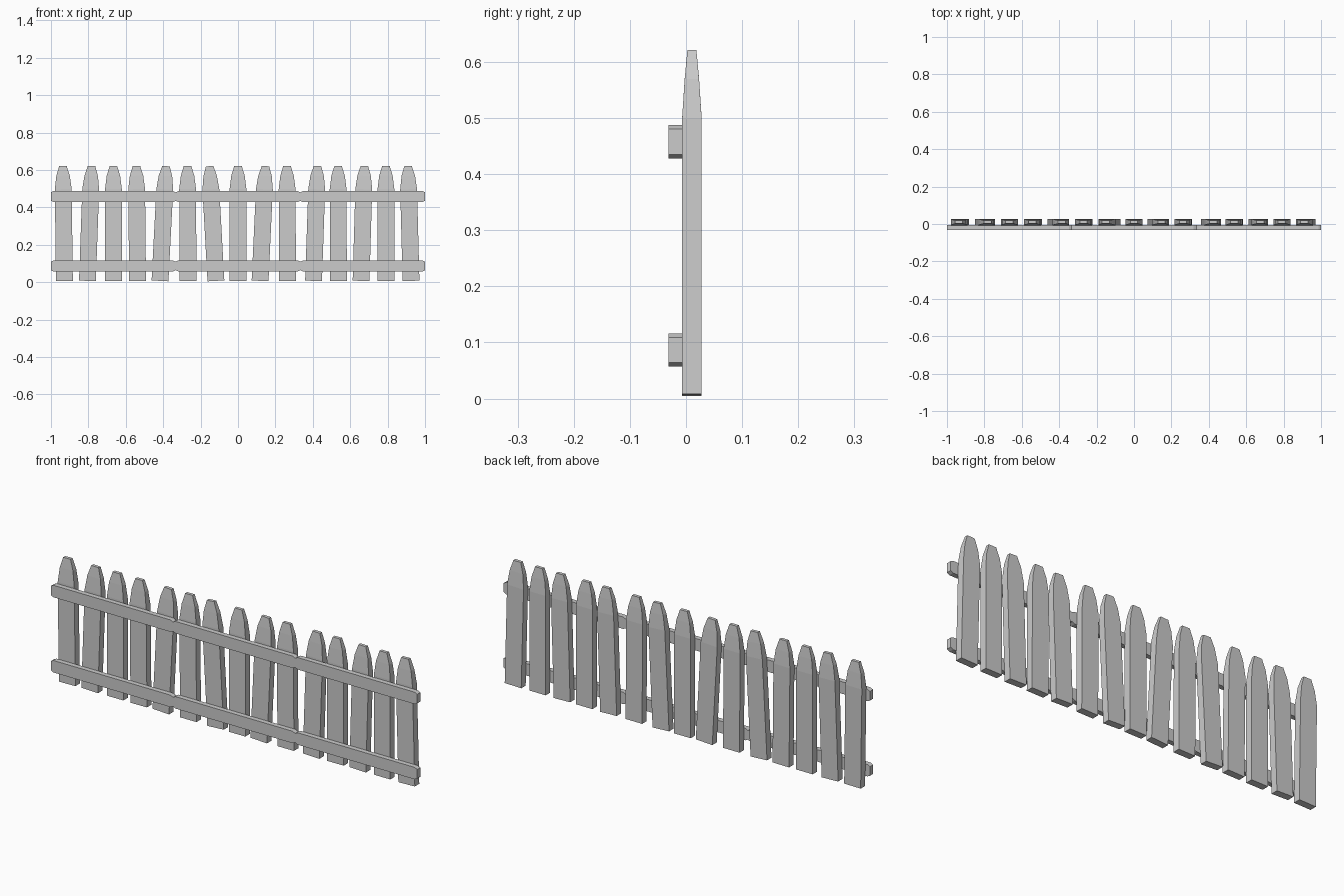
import bpy, bmesh, math

if "Cube" in bpy.data.objects:
    bpy.data.objects.remove(bpy.data.objects["Cube"])

def add_object(name, bm):
    bmesh.ops.recalc_face_normals(bm, faces=bm.faces)
    mesh = bpy.data.meshes.new(name)
    bm.to_mesh(mesh)
    bm.free()
    obj = bpy.data.objects.new(name, mesh)
    bpy.context.collection.objects.link(obj)
    return obj

# Picket: stacked rectangular sections (z, half width, half thickness)
SECTIONS = [(0.0, 0.045, 0.0175), (0.49, 0.045, 0.0175),
            (0.562, 0.036, 0.0128), (0.614, 0.020, 0.008)]
PICKET_Y, BASE_Z = 0.0105, 0.007

def picket(name, x_bottom, x_top):
    bm = bmesh.new()
    rings = [[bm.verts.new((sx * w, sy * t, z))
              for sx, sy in ((-1, -1), (1, -1), (1, 1), (-1, 1))]
             for z, w, t in SECTIONS]
    for a, b in zip(rings, rings[1:]):
        for i in range(4):
            j = (i + 1) % 4
            bm.faces.new((a[i], a[j], b[j], b[i]))
    bm.faces.new(rings[0])
    bm.faces.new(rings[-1])
    obj = add_object(name, bm)
    obj.location = (x_bottom, PICKET_Y, BASE_Z)
    obj.rotation_euler.y = math.atan2(x_top - x_bottom, SECTIONS[-1][0])

# Rail piece: plank with clipped corners, extruded in depth
def rail(name, x0, x1, z0, z1, cx=0.014, cz=0.007):
    outline = [(x0 + cx, z0), (x1 - cx, z0), (x1, z0 + cz), (x1, z1 - cz),
               (x1 - cx, z1), (x0 + cx, z1), (x0, z1 - cz), (x0, z0 + cz)]
    bm = bmesh.new()
    face = bm.faces.new([bm.verts.new((x, -0.031, z)) for x, z in outline])
    ext = bmesh.ops.extrude_face_region(bm, geom=[face])
    moved = [v for v in ext["geom"] if isinstance(v, bmesh.types.BMVert)]
    bmesh.ops.translate(bm, verts=moved, vec=(0, 0.0245, 0))
    add_object(name, bm)

# Leaning pickets: (bottom x, top x)
LEANS = [(-0.928, -0.936), (-0.805, -0.783), (-0.666, -0.666),
         (-0.537, -0.543), (-0.417, -0.385), (-0.267, -0.270),
         (-0.118, -0.152), (0.0, 0.0), (0.118, 0.147), (0.265, 0.262),
         (0.404, 0.425), (0.537, 0.535), (0.658, 0.676),
         (0.791, 0.791), (0.925, 0.909)]
for i, (xb, xt) in enumerate(LEANS):
    picket(f"picket_{i + 1}", xb, xt)

# Two rails of three planks each
for level, z0, z1 in (("lower", 0.057, 0.116), ("upper", 0.428, 0.487)):
    for i in range(3):
        x0 = -1 + i * 2 / 3
        rail(f"{level}_rail_{i + 1}", x0, x0 + 2 / 3, z0, z1)
